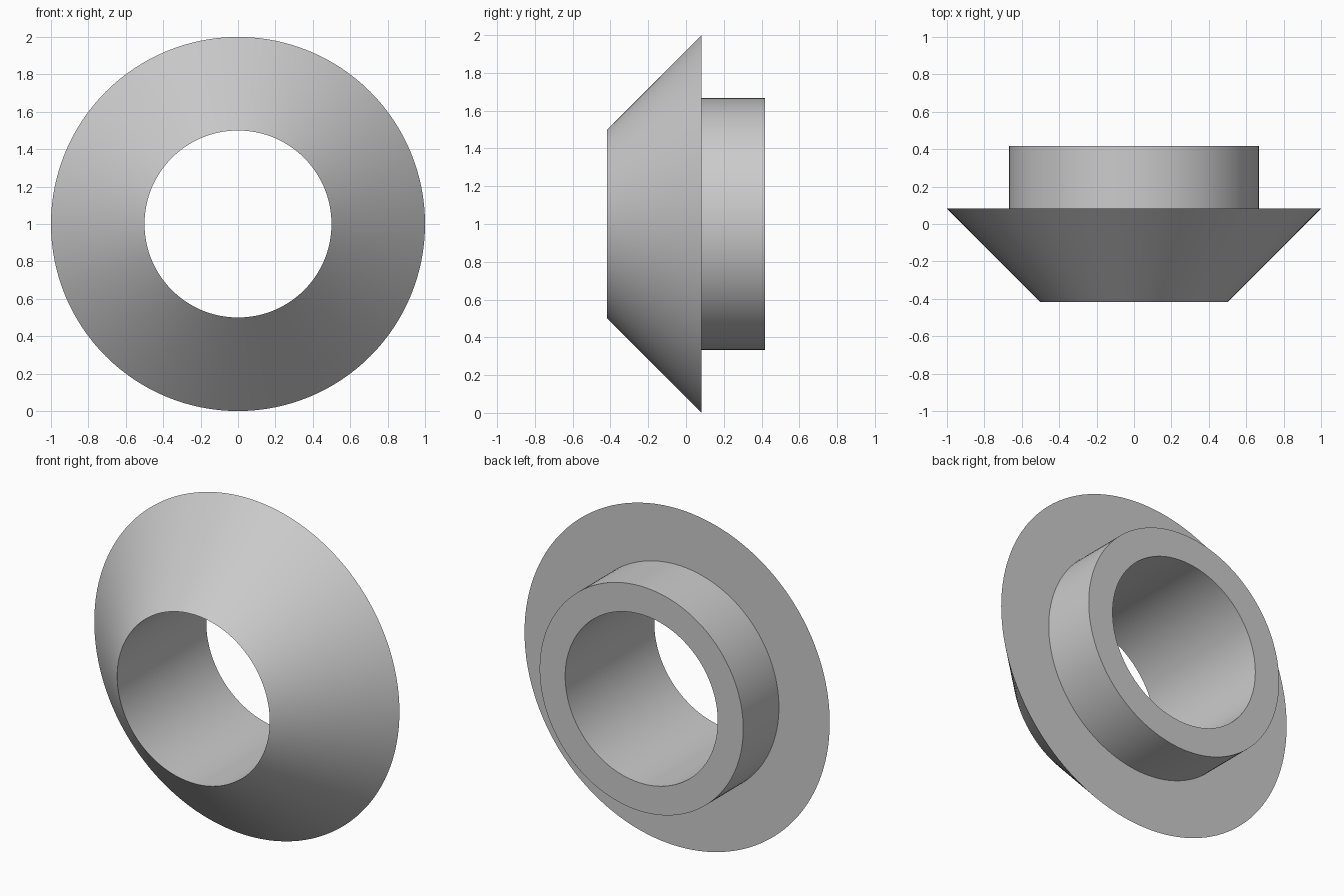
import bpy
import bmesh
import math
from mathutils import Vector

cube = bpy.data.objects.get("Cube")
if cube:
    bpy.data.objects.remove(cube, do_unlink=True)

# Single grey material
grey = bpy.data.materials.new("light grey")
grey.use_nodes = True
colour = (0.6, 0.6, 0.6, 1)
grey.diffuse_color = colour
grey.node_tree.nodes["Principled BSDF"].inputs["Base Color"].default_value = colour

# Cross-section as (radius, y): bore, cone, back shoulder, collar
BORE, RIM, COLLAR = 0.5, 1.0, 0.667
FRONT, SHOULDER, BACK = -0.417, 0.083, 0.417
profile = [(BORE, FRONT), (RIM, SHOULDER), (COLLAR, SHOULDER),
           (COLLAR, BACK), (BORE, BACK)]

# Revolve the closed section around the y axis
bm = bmesh.new()
verts = [bm.verts.new((r, y, 1)) for r, y in profile]
edges = [bm.edges.new((v, verts[(i + 1) % len(verts)])) for i, v in enumerate(verts)]
bmesh.ops.spin(bm, geom=verts + edges, cent=Vector((0, 0, 1)), axis=Vector((0, 1, 0)),
               angle=math.tau, steps=128, use_merge=True)
bmesh.ops.remove_doubles(bm, verts=bm.verts, dist=0.0001)
bmesh.ops.recalc_face_normals(bm, faces=bm.faces)

mesh = bpy.data.meshes.new("flanged_cone_ring")
bm.to_mesh(mesh)
bm.free()
mesh.materials.append(grey)
ring = bpy.data.objects.new("flanged_cone_ring", mesh)
bpy.context.collection.objects.link(ring)

# Smooth round walls, sharp rims
bpy.ops.object.select_all(action="DESELECT")
ring.select_set(True)
bpy.context.view_layer.objects.active = ring
bpy.ops.object.shade_smooth_by_angle(angle=math.radians(30))
